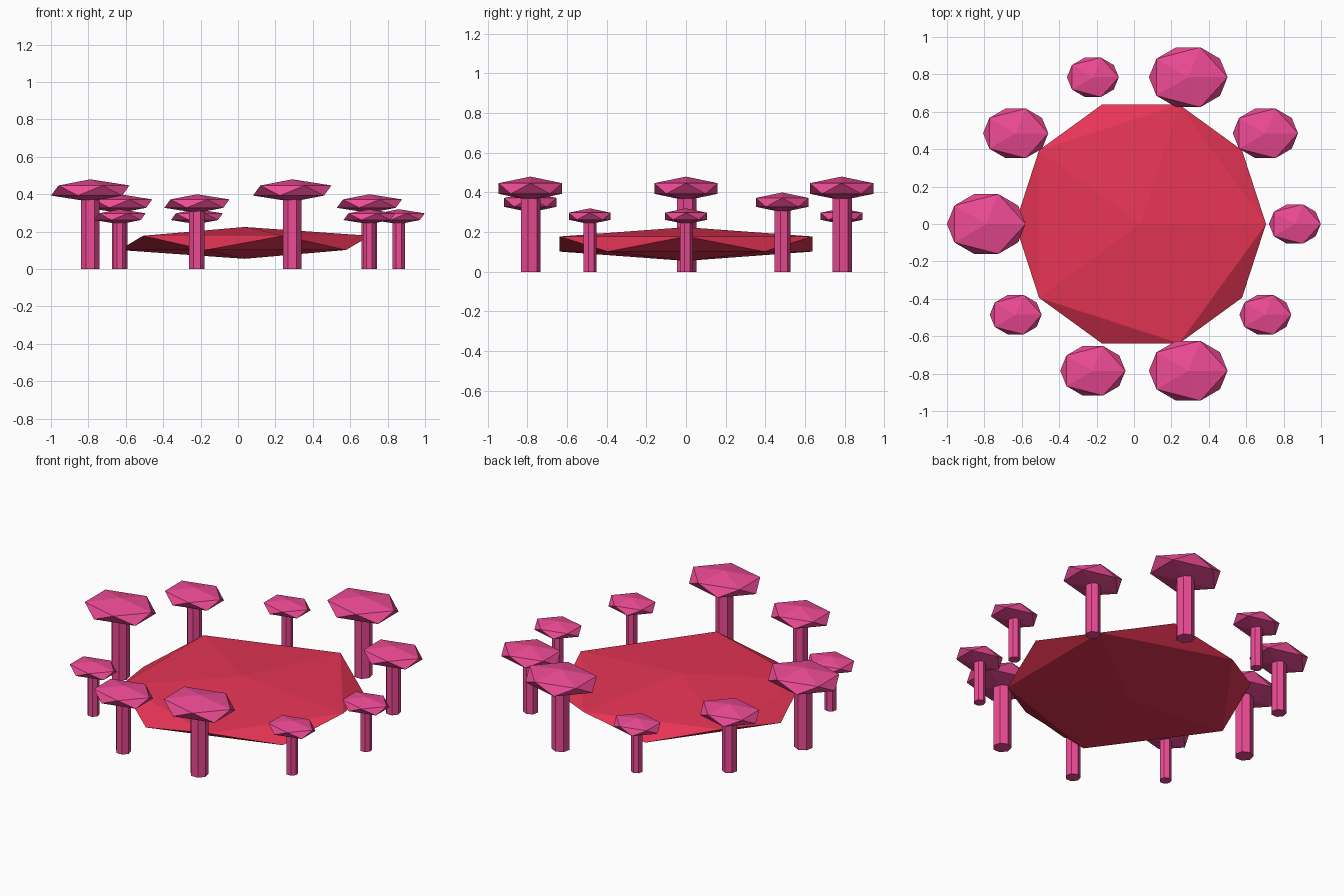
import bpy
import math

if "Cube" in bpy.data.objects:
    bpy.data.objects.remove(bpy.data.objects["Cube"])

CX = 0.035          # ring centre
RING = 0.825        # ring radius
COUNT = 10


def material(name, color):
    m = bpy.data.materials.new(name)
    m.diffuse_color = color
    m.use_nodes = True
    m.node_tree.nodes["Principled BSDF"].inputs["Base Color"].default_value = m.diffuse_color
    return m


pink = material("mushroom_pink", (0.85, 0.07, 0.30, 1))
red = material("pad_red", (0.80, 0.035, 0.09, 1))


def finish(name, mat):
    ob = bpy.context.object
    ob.name = name
    ob.data.materials.append(mat)
    return ob


def blob(name, loc, scale, mat):
    bpy.ops.mesh.primitive_ico_sphere_add(subdivisions=1, radius=1, location=loc)
    finish(name, mat).scale = scale


def stem(name, x, y, radius, height):
    bpy.ops.mesh.primitive_cylinder_add(vertices=7, radius=radius, depth=height,
                                        location=(x, y, height / 2))
    finish(name, pink)


# Central flattened pad
blob("centre_pad", (CX, 0, 0.14), (0.75, 0.75, 0.085), red)

# Ring of mushrooms cycling through three sizes:
# cap half-length, cap half-thickness, cap height
sizes = [(0.155, 0.04, 0.28), (0.195, 0.05, 0.35), (0.235, 0.06, 0.42)]
for i in range(COUNT):
    a = math.tau * i / COUNT
    x, y = CX + RING * math.cos(a), RING * math.sin(a)
    r, t, h = sizes[i % 3]
    stem(f"mushroom_stem_{i + 1}", x, y, r * 0.22, h)
    blob(f"mushroom_cap_{i + 1}", (x, y, h), (r, r * 0.8, t), pink)
